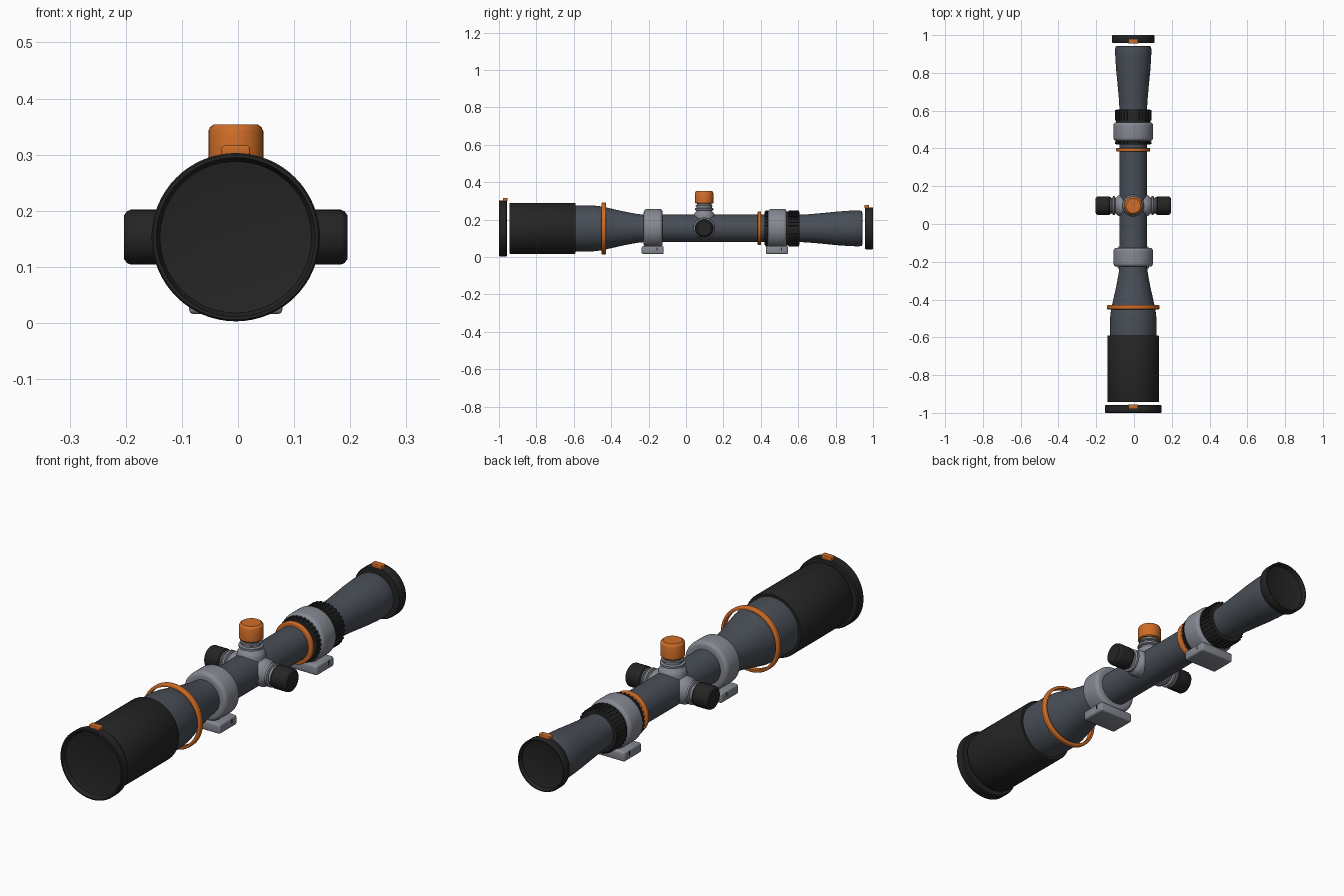
import bpy, bmesh, math
from mathutils import Matrix, Vector

old = bpy.data.objects.get("Cube")
if old:
    bpy.data.objects.remove(old)

AXIS = Vector((-0.004, 0, 0.153))
TURRET_Y = 0.097
ALONG_Y = Matrix.Translation(AXIS) @ Matrix.Rotation(-math.pi / 2, 4, 'X')


def material(name, r, g, b):
    m = bpy.data.materials.new(name)
    m.use_nodes = True
    m.diffuse_color = (r, g, b, 1)
    bsdf = next(n for n in m.node_tree.nodes if n.type == 'BSDF_PRINCIPLED')
    bsdf.inputs["Base Color"].default_value = (r, g, b, 1)
    return m


gunmetal = material("gunmetal", 0.066, 0.076, 0.095)
black = material("matte black", 0.018, 0.018, 0.018)
silver = material("satin grey", 0.24, 0.25, 0.29)
orange = material("orange", 0.62, 0.15, 0.02)


def finish(name, bm, mat, matrix=None):
    bmesh.ops.recalc_face_normals(bm, faces=bm.faces)
    mesh = bpy.data.meshes.new(name)
    bm.to_mesh(mesh)
    bm.free()
    obj = bpy.data.objects.new(name, mesh)
    bpy.context.collection.objects.link(obj)
    mesh.materials.append(mat)
    if matrix:
        obj.matrix_world = matrix
    bpy.ops.object.select_all(action='DESELECT')
    obj.select_set(True)
    bpy.context.view_layer.objects.active = obj
    bpy.ops.object.shade_smooth_by_angle(angle=math.radians(35))
    return obj


def lathe(name, profile, mat, matrix=ALONG_Y, steps=64, closed=False):
    """Turn a (radius, height) profile around local z."""
    bm = bmesh.new()
    verts = [bm.verts.new((r, 0, h)) for r, h in profile]
    pairs = list(zip(verts, verts[1:]))
    if closed:
        pairs.append((verts[-1], verts[0]))
    edges = [bm.edges.new(p) for p in pairs]
    bmesh.ops.spin(bm, geom=verts + edges, axis=(0, 0, 1), cent=(0, 0, 0),
                   angle=math.tau, steps=steps)
    bmesh.ops.remove_doubles(bm, verts=bm.verts, dist=0.0001)
    return finish(name, bm, mat, matrix)


def box(name, centre, size, mat, bevel=0.0):
    bm = bmesh.new()
    bmesh.ops.create_cube(bm, size=1)
    bmesh.ops.scale(bm, vec=size, verts=bm.verts)
    if bevel:
        bmesh.ops.bevel(bm, geom=bm.edges[:], offset=bevel, segments=3,
                        profile=0.5, affect='EDGES')
    return finish(name, bm, mat, Matrix.Translation(centre))


def rounded_band(r_in, r_out, y0, y1, bevel, n=5):
    """Ring cross-section with rounded outer corners."""
    arc = [(r_out - bevel + bevel * math.sin(a), bevel - bevel * math.cos(a))
           for a in (i * math.pi / 2 / n for i in range(n + 1))]
    return ([(r_in, y0)] + [(r, y0 + h) for r, h in arc]
            + [(r, y1 - h) for r, h in reversed(arc)] + [(r_in, y1)])


# Main tube with flared objective bell
lathe("main_tube", [
    (0, -0.60), (0.123, -0.60), (0.123, -0.50), (0.118, -0.455), (0.108, -0.41),
    (0.090, -0.33), (0.077, -0.26), (0.073, -0.22), (0.073, 0.45), (0, 0.45)], gunmetal)

# Eyepiece, widening toward the rear
lathe("eyepiece", [
    (0, 0.44), (0.073, 0.44), (0.073, 0.61), (0.076, 0.66), (0.083, 0.74), (0.090, 0.81),
    (0.095, 0.88), (0.096, 0.925), (0.093, 0.94), (0.084, 0.943), (0.082, 0.925),
    (0, 0.925)], gunmetal)

# Sunshade around the objective
lathe("sunshade", [
    (0, -0.90), (0.128, -0.90), (0.130, -0.943), (0.135, -0.943), (0.137, -0.938),
    (0.137, -0.595), (0.134, -0.59), (0, -0.59)], black)


# Dished end caps with orange lift tabs
def end_cap(name, radius, end, sign):
    profile = [(0, 0.030), (radius * 0.6, 0.027), (radius * 0.90, 0.018),
               (radius * 0.945, 0), (radius * 0.98, 0), (radius, 0.004),
               (radius, 0.038), (radius * 0.97, 0.043), (0, 0.043)]
    lathe(name, [(r, end - sign * h) for r, h in profile], black)
    box(name + "_tab", AXIS + Vector((0, end - sign * 0.033, radius + 0.004)),
        (0.05, 0.025, 0.018), orange, 0.003)


end_cap("front_cap", 0.150, -1.0, -1)
end_cap("rear_cap", 0.112, 1.0, 1)

# Orange accent rings
lathe("objective_accent_ring", rounded_band(0.126, 0.139, -0.452, -0.428, 0.006),
      orange, closed=True)
lathe("rear_accent_ring", rounded_band(0.07, 0.090, 0.383, 0.402, 0.005),
      orange, closed=True)

# Zoom ring with grip ribs
lathe("zoom_ring", [(0.07, 0.42), (0.089, 0.42), (0.091, 0.424), (0.091, 0.602),
                    (0.088, 0.607), (0.07, 0.607)], black, closed=True)
ribs = bmesh.new()
RIBS = 32
for y, length in ((0.575, 0.056), (0.431, 0.014)):
    for i in range(RIBS):
        placed = (Matrix.Rotation(i * math.tau / RIBS, 4, 'Y')
                  @ Matrix.Translation((0.092, y, 0))
                  @ Matrix.Diagonal((0.010, length, 0.009, 1)))
        bmesh.ops.create_cube(ribs, size=1, matrix=placed)
finish("zoom_ring_ribs", ribs, black, Matrix.Translation(AXIS))

# Mounting rings, clamp bases and screw slots
for label, y in (("front", -0.176), ("rear", 0.489)):
    lathe(label + "_mount_ring", rounded_band(0.068, 0.105, y - 0.05, y + 0.05, 0.018),
          silver, closed=True)
    box(label + "_mount_base", (AXIS.x, y - 0.002, 0.037), (0.166, 0.118, 0.042),
        silver, 0.008)
    for side in (-1, 1):
        box(label + "_mount_slot", (AXIS.x + side * 0.083, y + 0.022, 0.043),
            (0.003, 0.005, 0.018), black)

# Turrets: neck and knob on top and both sides
neck = [(0, 0.04), (0.058, 0.04), (0.057, 0.072), (0.052, 0.082), (0.044, 0.089),
        (0.041, 0.095), (0.050, 0.098), (0.050, 0.107), (0.041, 0.110), (0.041, 0.116),
        (0.045, 0.118), (0.045, 0.123), (0.039, 0.125), (0.039, 0.14), (0, 0.14)]
centre = Matrix.Translation(AXIS + Vector((0, TURRET_Y, 0)))
for label, angle, mat, start in (("top", 0, orange, 0.133),
                                 ("left", math.pi / 2, black, 0.124),
                                 ("right", -math.pi / 2, black, 0.124)):
    place = centre @ Matrix.Rotation(angle, 4, 'Y')
    lathe(label + "_turret_neck", neck, silver, place, 40)
    tip = 0.201 if label == "top" else 0.199
    lathe(label + "_turret_knob", [
        (0, start), (0.046, start), (0.049, start + 0.004), (0.049, tip - 0.012),
        (0.046, tip - 0.005), (0.039, tip), (0, tip)], mat, place, 24)
